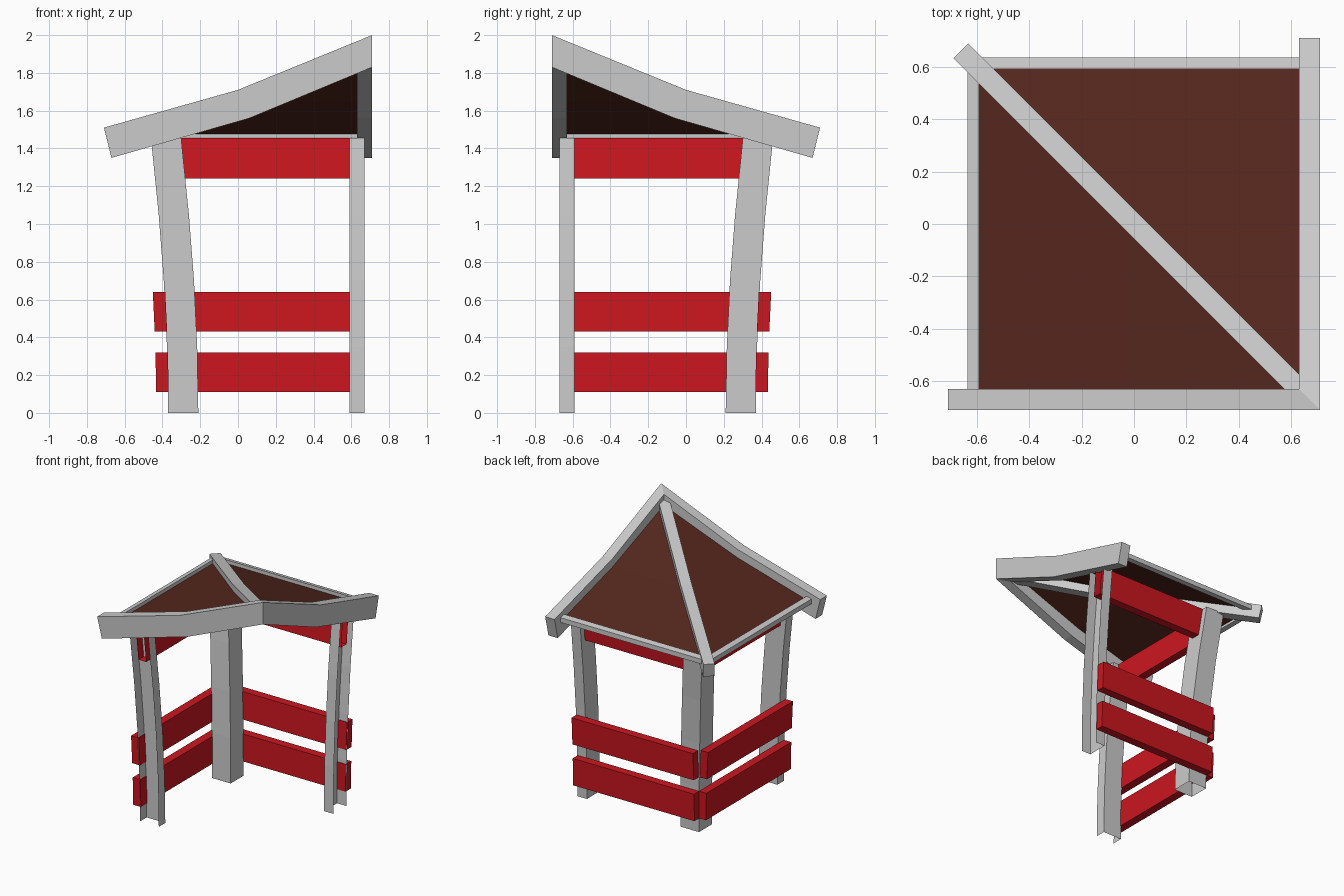
import bpy, bmesh, math

if "Cube" in bpy.data.objects:
    bpy.data.objects.remove(bpy.data.objects["Cube"])


def material(name, rgb):
    m = bpy.data.materials.new(name)
    m.diffuse_color = (*rgb, 1)
    m.use_nodes = True
    m.node_tree.nodes["Principled BSDF"].inputs["Base Color"].default_value = m.diffuse_color
    return m


RED = material("red_paint", (0.6, 0.008, 0.014))
BROWN = material("brown_roof", (0.09, 0.02, 0.012))


def build(name, verts, faces, mat=None, closed=True):
    me = bpy.data.meshes.new(name)
    me.from_pydata(verts, [], faces)
    bm = bmesh.new()
    bm.from_mesh(me)
    if closed:
        bmesh.ops.recalc_face_normals(bm, faces=bm.faces)
    bm.to_mesh(me)
    bm.free()
    ob = bpy.data.objects.new(name, me)
    bpy.context.collection.objects.link(ob)
    if mat:
        me.materials.append(mat)
    return ob


def pair(names, verts, faces, mat=None, closed=True):
    """Build a part and its twin mirrored across the diagonal ridge plane."""
    build(names[0], verts, faces, mat, closed)
    build(names[1], [(-y, -x, z) for x, y, z in verts],
          [f[::-1] for f in faces], mat, closed)


def prism(sections, caps=(True, True), skip=()):
    """Faces joining equal cross-sections; skip leaves chosen sides open."""
    n = len(sections[0])
    verts = [v for s in sections for v in s]
    faces = []
    for k in range(len(sections) - 1):
        a, b = k * n, (k + 1) * n
        for i in range(n):
            if i not in skip:
                j = (i + 1) % n
                faces.append((a + i, a + j, b + j, b + i))
    if caps[0]:
        faces.append(tuple(range(n))[::-1])
    if caps[1]:
        last = (len(sections) - 1) * n
        faces.append(tuple(range(last, last + n)))
    return verts, faces


# Posts curve outwards: (height, centre offset)
CURVE = [(0, -0.29), (0.35, -0.296), (0.7, -0.313), (1.05, -0.34), (1.455, -0.381)]
H = 0.08


def post_section(cx, cy, hx, hy, z):
    return [(cx - hx, cy - hy, z), (cx + hx, cy - hy, z),
            (cx + hx, cy + hy, z), (cx - hx, cy + hy, z)]


# Outer posts are channels open on the outside face
pair(("front_left_post", "right_back_post"),
     *prism([post_section(c, -0.63, H, 0.04, z) for z, c in CURVE],
            (False, False), skip=(0,)), closed=False)

# Corner post leans diagonally, open at the foot
build("corner_post", *prism([post_section(c, -c, H, H, z) for z, c in CURVE],
                            (False, True)))


# Rails: lower ones outside the posts, top ones running into the posts
def rail(x_low, x_high, z_low, z_high, thick, y0, y1):
    sec = [(x_low, z_low), (x_low + thick, z_low),
           (x_high + thick, z_high), (x_high, z_high)]
    return [[(x, y, z) for x, z in sec] for y in (y0, y1)]


for label, xl, xh, zl, zh in (("lower", -0.433, -0.437, 0.11, 0.32),
                              ("middle", -0.441, -0.451, 0.43, 0.64)):
    pair((f"{label}_left_rail", f"{label}_back_rail"),
         *prism(rail(xl, xh, zl, zh, 0.066, -0.665, 0.375)), mat=RED)
pair(("top_left_rail", "top_back_rail"),
     *prism(rail(-0.395, -0.415, 1.24, 1.455, 0.066, -0.655, 0.36),
            (False, True)), mat=RED)

# Bent gable boards meeting at the peak with a mitre
BOARD = [(-0.71, 1.51), (-0.67, 1.35), (0.06, 1.56), (0.71, 1.83),
         (0.71, 2.0), (0, 1.71)]
outer = [(x, -0.71, z) for x, z in BOARD]
inner = [(min(x, 0.63), -0.63, z - (0.033 if x > 0.7 else 0)) for x, z in BOARD]
pair(("front_gable_board", "right_gable_board"), *prism([outer, inner]))

# Bent ridge beam along the diagonal
W = 0.04 / math.sqrt(2)
ridge = []
for t, top, t2, low in ((-0.66, 1.49, -0.645, 1.385), (0, 1.685, 0.01, 1.575),
                        (0.66, 1.935, 0.66, 1.82)):
    ridge.append([(t - W, -t - W, top), (t + W, -t + W, top),
                  (t2 + W, -t2 + W, low), (t2 - W, -t2 - W, low)])
build("ridge_beam", *prism(ridge))

# Roof panels, kinked at the middle like the boards
pair(("left_roof_panel", "back_roof_panel"),
     [(-0.6, -0.635, 1.475), (-0.6, 0.6, 1.475), (0, 0, 1.645),
      (0, -0.635, 1.645), (0.635, -0.635, 1.885)],
     [(0, 3, 2, 1), (3, 4, 2)], mat=BROWN, closed=False)

# Eave trims along the low edges
pair(("left_eave_trim", "back_eave_trim"),
     *prism([[(-0.635, y, 1.458), (-0.592, y, 1.458), (-0.592, y, 1.505),
              (-0.635, y, 1.495)] for y in (-0.64, 0.61)]))
